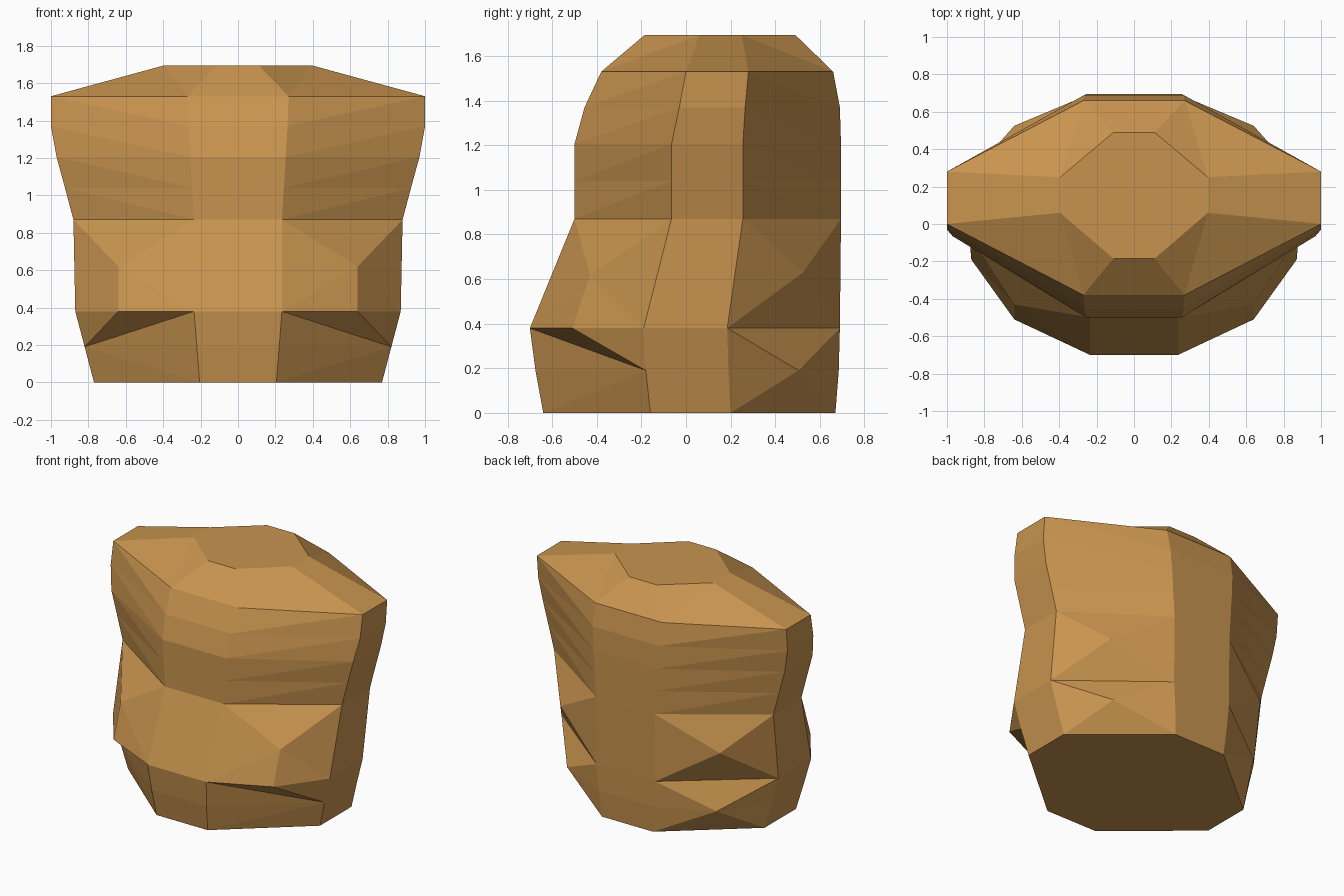
import bpy
import bmesh

if "Cube" in bpy.data.objects:
    bpy.data.objects.remove(bpy.data.objects["Cube"])

# Half outline per level: z, (front x, y), side x, (side front y, side back y), (back x, y)
LEVELS = [
    (0.00, (0.205, -0.64), 0.77, (-0.16, 0.20), (0.205, 0.67)),
    (0.19, (0.22, -0.675), 0.82, (-0.18, 0.19), (0.22, 0.685)),
    (0.38, (0.235, -0.70), 0.87, (-0.19, 0.185), (0.235, 0.69)),
    (0.87, (0.235, -0.50), 0.88, (-0.065, 0.255), (0.235, 0.695)),
    (1.04, (0.245, -0.50), 0.925, (-0.065, 0.255), (0.245, 0.695)),
    (1.205, (0.255, -0.50), 0.97, (-0.065, 0.255), (0.255, 0.695)),
    (1.37, (0.265, -0.455), 1.00, (-0.03, 0.265), (0.265, 0.69)),
    (1.53, (0.27, -0.38), 1.00, (0.00, 0.28), (0.27, 0.66)),
    (1.695, (0.11, -0.185), 0.395, (0.06, 0.25), (0.11, 0.49)),
]

bm = bmesh.new()


def ring(level, sign):
    """Four corners of one half ring: front, side front, side back, back."""
    z, f, sx, (s1, s2), b = level
    pts = [f, (sx, s1), (sx, s2), b]
    return [bm.verts.new((sign * x, y, z)) for x, y in pts]


right = [ring(lv, 1) for lv in LEVELS]
left = [ring(lv, -1) for lv in LEVELS]


def fan(hub, rim):
    for a, b in zip(rim, rim[1:]):
        bm.faces.new((hub, a, b))


def build_half(r, sign):
    F, S, T, B = zip(*r)

    # Flat side strip
    for i in range(len(r) - 1):
        bm.faces.new((S[i], T[i], T[i + 1], S[i + 1]))

    # Pleated chest and shoulder diagonals
    for i in range(3, len(r) - 1):
        bm.faces.new((F[i], S[i], S[i + 1]))
        bm.faces.new((F[i], S[i + 1], F[i + 1]))
        bm.faces.new((B[i], T[i], T[i + 1]))
        bm.faces.new((B[i], T[i + 1], B[i + 1]))

    # Front belly bulge with a small overhang below
    low = bm.verts.new((sign * 0.64, -0.51, 0.38))
    top = bm.verts.new((sign * 0.64, -0.43, 0.62))
    fan(top, [low, F[2], F[3], S[3], S[2], low])
    bm.faces.new((F[2], low, S[1]))
    bm.faces.new((low, S[2], S[1]))
    fan(S[1], [S[0], F[0], F[1], F[2]])

    # Two rear bulges
    upper = bm.verts.new((sign * 0.64, 0.525, 0.63))
    fan(upper, [T[2], T[3], B[3], B[2], T[2]])
    lower = bm.verts.new((sign * 0.60, 0.505, 0.19))
    fan(lower, [T[2], B[2], B[1], B[0], T[0], T[1], T[2]])


build_half(right, 1)
build_half(left, -1)

# Centre strips front and back
for i in range(len(LEVELS) - 1):
    for k in (0, 3):
        bm.faces.new((left[i][k], right[i][k], right[i + 1][k], left[i + 1][k]))

# Neck and waist caps
for i in (0, -1):
    bm.faces.new(right[i] + left[i][::-1])

bmesh.ops.recalc_face_normals(bm, faces=bm.faces)
mesh = bpy.data.meshes.new("torso")
bm.to_mesh(mesh)
bm.free()

tan = bpy.data.materials.new("tan")
tan.diffuse_color = (0.58, 0.296, 0.078, 1)
tan.use_nodes = True
tan.node_tree.nodes["Principled BSDF"].inputs["Base Color"].default_value = tan.diffuse_color
mesh.materials.append(tan)
torso = bpy.data.objects.new("torso", mesh)
bpy.context.collection.objects.link(torso)
